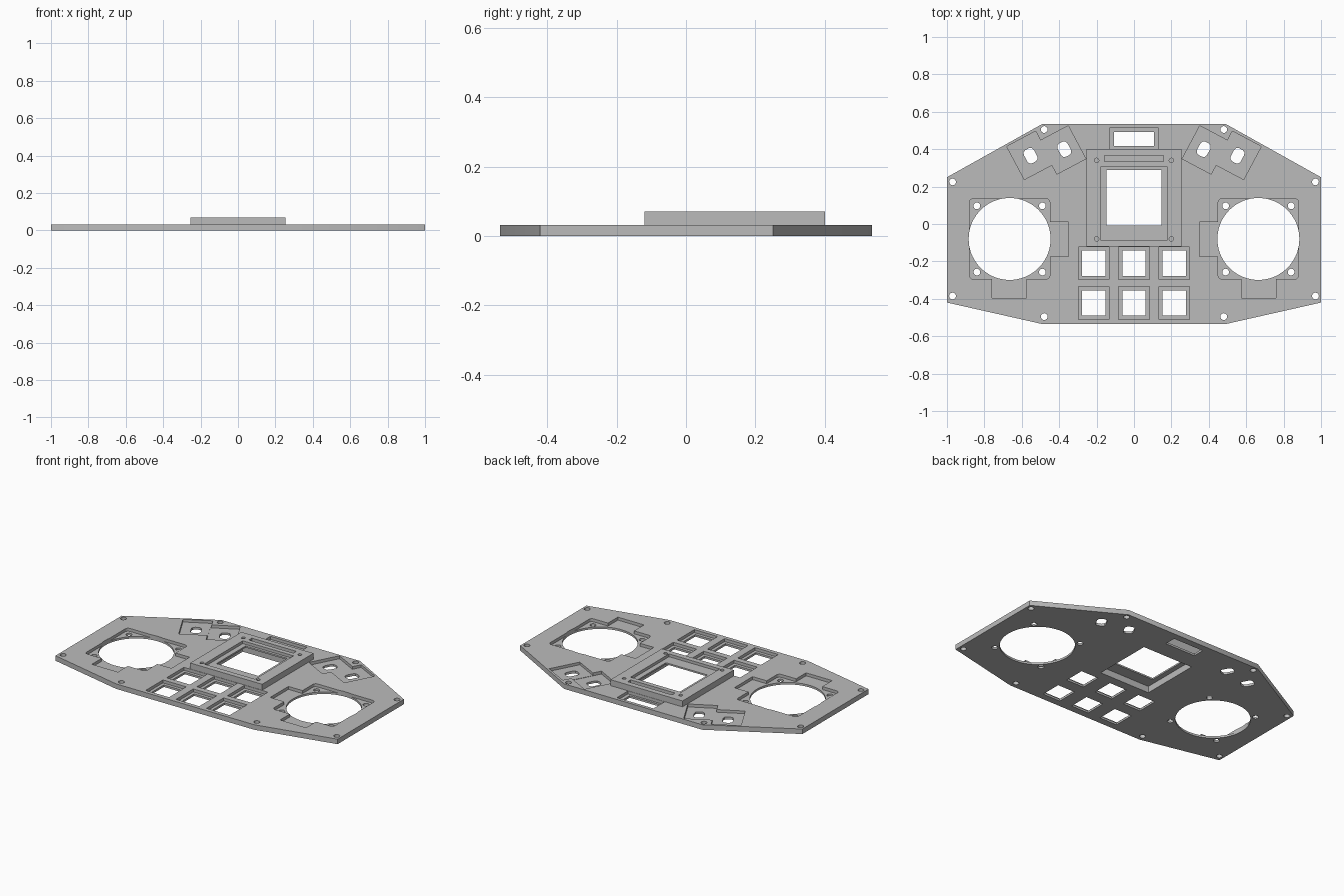
import bpy
import bmesh
from math import cos, sin, pi, radians

cube = bpy.data.objects.get("Cube")
if cube:
    bpy.data.objects.remove(cube, do_unlink=True)

grey = bpy.data.materials.new("panel grey")
grey.use_nodes = True
colour = (0.5, 0.5, 0.5, 1)
grey.diffuse_color = colour
grey.node_tree.nodes["Principled BSDF"].inputs["Base Color"].default_value = colour

THICK = 0.032   # base plate thickness
TOP = 0.07      # top of the raised display frame
FLOOR = 0.013   # floor height of the plate pockets


def prism(name, points, z0, z1):
    """Extrude a counter-clockwise outline from z0 to z1."""
    bm = bmesh.new()
    face = bm.faces.new([bm.verts.new((x, y, z0)) for x, y in points])
    ext = bmesh.ops.extrude_face_region(bm, geom=[face])
    for v in ext["geom"]:
        if isinstance(v, bmesh.types.BMVert):
            v.co.z = z1
    bmesh.ops.recalc_face_normals(bm, faces=bm.faces)
    mesh = bpy.data.meshes.new(name)
    bm.to_mesh(mesh)
    bm.free()
    mesh.materials.append(grey)
    obj = bpy.data.objects.new(name, mesh)
    bpy.context.collection.objects.link(obj)
    return obj


def rect(cx, cy, w, h, angle=0, corner=0, steps=1):
    """Rectangle outline, optionally turned, with cut or rounded corners."""
    pts = []
    for i, (sx, sy) in enumerate(((1, 1), (-1, 1), (-1, -1), (1, -1))):
        for k in range(steps + 1 if corner else 1):
            a = (i + k / steps) * pi / 2
            pts.append((sx * (w / 2 - corner) + corner * cos(a),
                        sy * (h / 2 - corner) + corner * sin(a)))
    c, s = cos(angle), sin(angle)
    return [(cx + x * c - y * s, cy + x * s + y * c) for x, y in pts]


def circle(cx, cy, r, n=24):
    return [(cx + r * cos(2 * pi * i / n), cy + r * sin(2 * pi * i / n))
            for i in range(n)]


tools = []


def combine(tool, operation):
    mod = panel.modifiers.new(tool.name, 'BOOLEAN')
    mod.operation = operation
    mod.solver = 'EXACT'
    mod.object = tool
    tool.hide_render = True
    tools.append(tool)


def cut(points, z0=-0.1, z1=0.2):
    combine(prism("cutter", points, z0, z1), 'DIFFERENCE')


# Eight-sided base plate with the raised display frame
right_side = [(0.49, -0.535), (1, -0.42), (1, 0.25), (0.49, 0.535)]
outline = right_side + [(-x, y) for x, y in reversed(right_side)]
panel = prism("control_panel", outline, 0, THICK)
combine(prism("display_frame", rect(0, 0.14, 0.51, 0.52), 0.01, TOP), 'UNION')

# Display window: shallow seat above, lip, deep pocket below
cut(rect(0, 0.11, 0.36, 0.39), 0.052, 0.2)
cut(rect(0, 0.11, 0.36, 0.39), -0.1, 0.042)
cut(rect(0, 0.14, 0.295, 0.295))
cut(rect(0, 0.35, 0.315, 0.03), 0.045, 0.2)
for x in (-0.2, 0.2):
    for y in (-0.08, 0.34):
        cut(circle(x, y, 0.012, 16), 0.035, 0.2)

# Connector opening behind the display
cut(rect(0, 0.458, 0.26, 0.112), FLOOR, 0.2)
cut(rect(0, 0.454, 0.215, 0.075))

# Six button openings with recessed rims
for x in (-0.215, 0, 0.215):
    for y in (-0.21, -0.422):
        cut(rect(x, y, 0.165, 0.175), FLOOR, 0.2)
        cut(rect(x, y, 0.125, 0.135))

for side in (-1, 1):
    # Large round opening with square seat and two tab pockets
    cx, cy = side * 0.665, -0.08
    cut(rect(cx, cy, 0.43, 0.43, corner=0.02, steps=4), FLOOR, 0.2)
    cut(rect(side * 0.41, -0.082, 0.12, 0.185), FLOOR, 0.2)
    cut(rect(side * 0.667, -0.335, 0.185, 0.12), FLOOR, 0.2)
    cut(circle(cx, cy, 0.219, 72))
    for dx in (-0.175, 0.175):
        for dy in (-0.177, 0.177):
            cut(circle(cx + dx, cy + dy, 0.018))

    # Two slanted switch pockets with cut-corner openings
    turn = radians(-28 * side)
    for x, y, floor in ((0.556, 0.367, 0.015), (0.382, 0.396, FLOOR)):
        cut(rect(side * x, y, 0.175, 0.2, turn), floor, 0.2)
    for x, y in ((0.553, 0.365), (0.373, 0.4)):
        cut(rect(side * x, y, 0.06, 0.08, turn, corner=0.02, steps=2))

    # Mounting holes near the plate corners
    for x, y in ((0.97, 0.225), (0.48, 0.505), (0.97, -0.385), (0.48, -0.495)):
        cut(circle(side * x, y, 0.018))

# Bake the cuts and remove the helpers
depsgraph = bpy.context.evaluated_depsgraph_get()
depsgraph.update()
baked = bpy.data.meshes.new_from_object(panel.evaluated_get(depsgraph))
panel.modifiers.clear()
panel.data = baked
baked.materials.clear()
baked.materials.append(grey)
baked.polygons.foreach_set("material_index", [0] * len(baked.polygons))
for tool in tools:
    bpy.data.objects.remove(tool, do_unlink=True)

# Smooth round holes while keeping flat faces and edges sharp
bpy.ops.object.select_all(action='DESELECT')
panel.select_set(True)
bpy.context.view_layer.objects.active = panel
bpy.ops.object.shade_smooth_by_angle(angle=radians(30))
